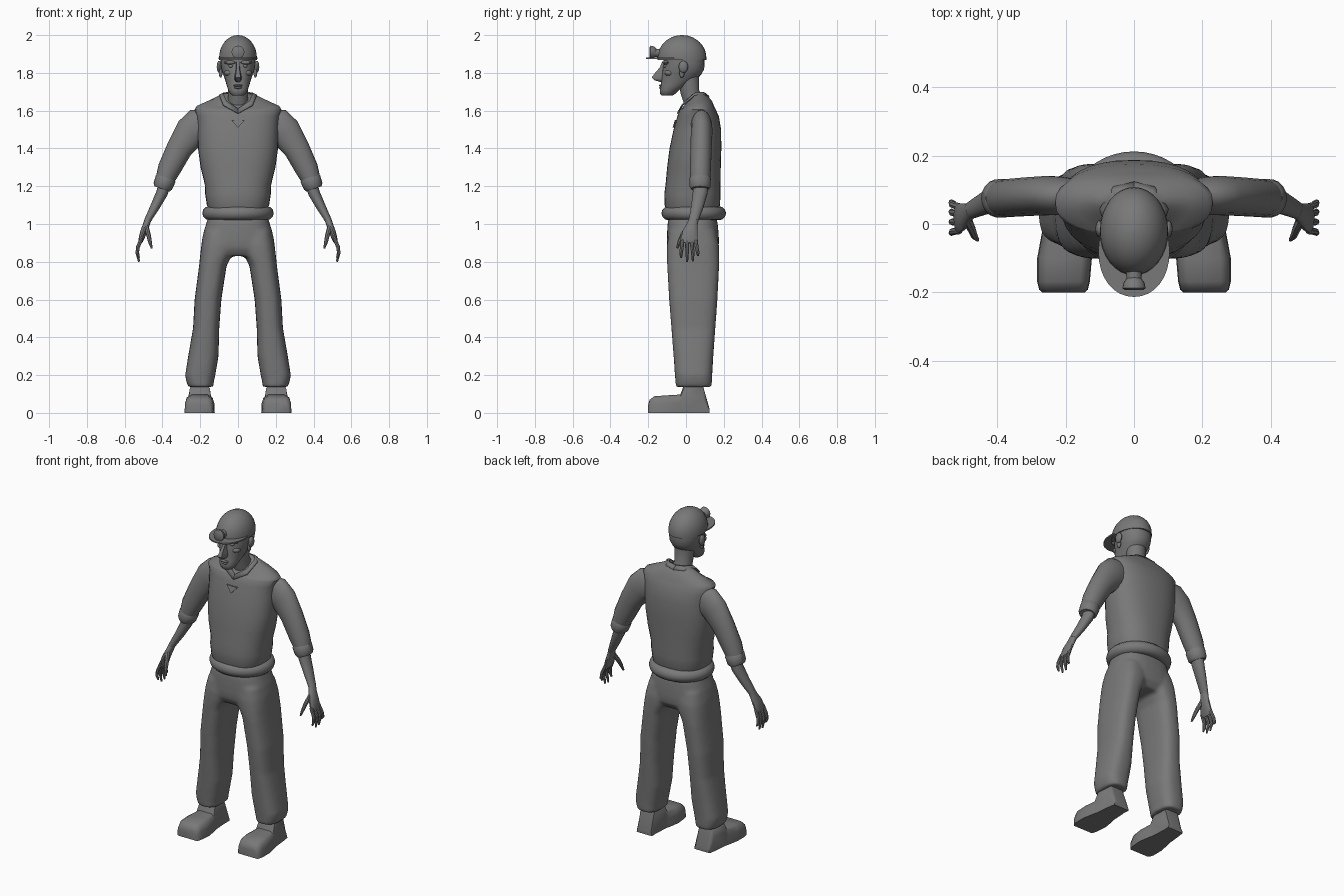
import bpy, bmesh, math
from mathutils import Vector

grey = bpy.data.materials.new("dark_grey")
grey.diffuse_color = (.19, .19, .19, 1)


def finish(name, bm, mirror=False, angle=40):
    me = bpy.data.meshes.new(name)
    bm.to_mesh(me)
    bm.free()
    me.materials.append(grey)
    me.shade_smooth()
    me.set_sharp_from_angle(angle=math.radians(angle))
    ob = bpy.data.objects.new(name, me)
    bpy.context.collection.objects.link(ob)
    if mirror:
        mod = ob.modifiers.new("mirror", 'MIRROR')
        mod.use_mirror_merge = False
    return ob


def skin(name, rings, mirror=False, angle=40):
    """Join equal-length closed rings into a capped surface."""
    bm = bmesh.new()
    loops = [[bm.verts.new(p) for p in r] for r in rings]
    n = len(loops[0])
    for a, b in zip(loops, loops[1:]):
        for i in range(n):
            j = (i + 1) % n
            bm.faces.new((a[i], a[j], b[j], b[i]))
    bm.faces.new(loops[0])
    bm.faces.new(loops[-1])
    bmesh.ops.recalc_face_normals(bm, faces=bm.faces)
    return finish(name, bm, mirror, angle)


def power(v, e):
    return math.copysign(abs(v) ** (2 / e), v)


def loft(name, rows, e=2.0, n=28, mirror=False):
    """Rows of (z, x_min, x_max, y_min, y_max), rounded by exponent e."""
    rings = []
    for z, x0, x1, y0, y1 in rows:
        ring = []
        for k in range(n):
            a = 2 * math.pi * k / n
            ring.append(((x0 + x1) / 2 + (x1 - x0) / 2 * power(math.cos(a), e),
                         (y0 + y1) / 2 + (y1 - y0) / 2 * power(math.sin(a), e), z))
        rings.append(ring)
    return skin(name, rings, mirror)


def tube(name, path, n=14, mirror=False):
    """Path of (x, y, z, in-plane radius, sideways radius)."""
    pts = [Vector(p[:3]) for p in path]
    rings = []
    for i, p in enumerate(path):
        t = (pts[min(i + 1, len(pts) - 1)] - pts[max(i - 1, 0)]).normalized()
        ref = Vector((0, 1, 0)) if abs(t.y) < 0.9 else Vector((1, 0, 0))
        side = (ref - t * ref.dot(t)).normalized()
        up = t.cross(side)
        rings.append([pts[i] + up * p[3] * math.cos(2 * math.pi * k / n)
                      + side * p[4] * math.sin(2 * math.pi * k / n) for k in range(n)])
    return skin(name, rings, mirror)


def blob(name, loc, size, mirror=False):
    bm = bmesh.new()
    bmesh.ops.create_uvsphere(bm, u_segments=14, v_segments=8, radius=1)
    bmesh.ops.scale(bm, vec=size, verts=bm.verts)
    bmesh.ops.translate(bm, vec=loc, verts=bm.verts)
    return finish(name, bm, mirror)


def sym(rows):
    return [(z, -w, w, y0, y1) for z, w, y0, y1 in rows]


# Shirt body, its neck opening tilted down towards the front
shirt = loft("shirt", sym([
    (1.06, .150, -.10, .165), (1.10, .165, -.113, .18), (1.16, .174, -.115, .183),
    (1.21, .176, -.108, .183), (1.30, .198, -.10, .184), (1.40, .212, -.087, .187),
    (1.50, .214, -.066, .186), (1.57, .218, -.046, .174), (1.605, .230, -.034, .158),
    (1.625, .218, -.028, .148), (1.65, .165, -.022, .138), (1.675, .112, -.016, .118),
    (1.692, .080, -.012, .100)]), 2.4, 32)
for v in shirt.data.vertices:
    if v.co.z > 1.61:
        v.co.z += min(0, v.co.y - .06) * .9 * (v.co.z - 1.61) / .08

# Close-lying collar and neckline notch
inner = [(0, .098, 1.694), (.05, .088, 1.697), (.078, .045, 1.692), (.06, -.002, 1.65), (0, -.03, 1.61)]
outer = [(0, .122, 1.675), (.06, .108, 1.678), (.10, .045, 1.682), (.078, -.022, 1.628), (0, -.046, 1.585)]
bm = bmesh.new()
vi, vo = [bm.verts.new(p) for p in inner], [bm.verts.new(p) for p in outer]
for i in range(4):
    bm.faces.new((vi[i], vo[i], vo[i + 1], vi[i + 1]))
bmesh.ops.recalc_face_normals(bm, faces=bm.faces)
collar = finish("collar", bm, True)
sol = collar.modifiers.new("thickness", 'SOLIDIFY')
sol.thickness, sol.offset = .006, 0
skin("neckline_notch", [[(-.036, y, 1.55), (.036, y, 1.55), (0, y - .012, 1.51)] for y in (-.04, -.059)], angle=20)

# Sleeves, rolled cuffs and forearms
tube("sleeve", [(.18, .082, 1.525, .085, .05), (.207, .082, 1.518, .096, .056),
                (.25, .083, 1.487, .086, .058), (.31, .08, 1.40, .069, .057),
                (.365, .076, 1.29, .061, .056), (.392, .075, 1.225, .048, .052)], 18, True)
tube("cuff", [(.379, .075, 1.252, .046, .05), (.383, .075, 1.24, .055, .057),
              (.398, .075, 1.20, .052, .056), (.403, .075, 1.186, .042, .048)], 18, True)
tube("forearm", [(.385, .08, 1.23, .033, .042), (.402, .075, 1.165, .031, .04),
                 (.44, .059, 1.09, .025, .033), (.478, .04, 1.02, .018, .026)], 14, True)

# Hands
tube("palm", [(.474, .043, 1.03, .018, .025), (.484, .034, 1.00, .018, .028),
              (.499, .022, .96, .018, .040), (.514, .016, .915, .014, .045),
              (.518, .016, .90, .008, .040)], 14, True)
for i, (y0, y1, tip) in enumerate([(-.019, -.026, .822), (.006, .006, .80), (.03, .036, .803), (.05, .063, .832)]):
    tube(f"finger_{i + 1}", [(.51, y0, .925, .010, .011), (.531, (y0 + y1) / 2, .875, .010, .010),
                             (.533, y1, .845, .009, .009), (.524, y1, tip, .005, .005)], 8, True)
tube("thumb", [(.487, .012, .985, .014, .016), (.473, -.018, .94, .012, .013),
               (.466, -.036, .905, .010, .010), (.457, -.046, .872, .005, .006)], 8, True)

# Round belt
bm = bmesh.new()
rings = []
for i in range(40):
    a = 2 * math.pi * i / 40
    rings.append([bm.verts.new(((.152 + .037 * math.cos(b)) * math.cos(a),
                                .041 + (.134 + .037 * math.cos(b)) * math.sin(a),
                                1.057 + .037 * math.sin(b)))
                  for b in [2 * math.pi * k / 12 for k in range(12)]])
for i in range(40):
    p, q = rings[i], rings[(i + 1) % 40]
    for k in range(12):
        bm.faces.new((p[k], q[k], q[(k + 1) % 12], p[(k + 1) % 12]))
bmesh.ops.recalc_face_normals(bm, faces=bm.faces)
finish("belt", bm)

# Trousers: hips and two legs fused into one smooth surface
trousers = loft("trousers", sym([
    (1.05, .155, -.085, .155), (1.01, .166, -.097, .167), (.96, .182, -.100, .172),
    (.91, .192, -.101, .175), (.87, .195, -.098, .172), (.83, .18, -.075, .145)]), 2.6, 32)
leg = [(.96, .0, .178, -.09, .16), (.89, .008, .194, -.101, .175), (.84, .028, .200, -.102, .177),
       (.78, .060, .206, -.100, .176), (.60, .088, .230, -.090, .167), (.45, .099, .238, -.078, .156),
       (.30, .103, .264, -.066, .145), (.20, .120, .280, -.059, .139), (.165, .128, .274, -.056, .138),
       (.137, .130, .264, -.054, .136)]
parts = [trousers, loft("leg_a", leg, 2.7, 24), loft("leg_b", [(z, -b, -a, c, d) for z, a, b, c, d in leg], 2.7, 24)]
with bpy.context.temp_override(active_object=trousers, object=trousers, selected_objects=parts,
                               selected_editable_objects=parts):
    bpy.ops.object.join()
mod = trousers.modifiers.new("fuse", 'REMESH')
mod.mode, mod.voxel_size, mod.use_smooth_shade = 'VOXEL', .010, True
mod = trousers.modifiers.new("soften", 'SMOOTH')
mod.factor, mod.iterations = .5, 8

# Shoes
sections = []
for y, cx, w, h in [(-.2, .206, .062, .045), (-.192, .206, .071, .07), (-.168, .206, .077, .088),
                    (-.10, .203, .08, .093), (-.03, .202, .068, .097), (-.01, .202, .062, .15),
                    (.088, .20, .054, .15), (.125, .196, .052, .02)]:
    half = [(w, 0), (w * .97, h * .55), (w * .85, h * .88), (w * .62, h)]
    sections.append([(cx + x, y, z) for x, z in half] + [(cx - x, y, z) for x, z in half[::-1]])
skin("shoe", sections, True, 45)

# Neck and head
tube("neck", [(0, .06, 1.58, .06, .06), (0, .045, 1.64, .055, .055), (0, .02, 1.70, .053, .05),
              (0, .012, 1.80, .06, .06)], 18)
loft("head", sym([
    (1.68, .030, -.128, -.07), (1.69, .042, -.137, -.055), (1.71, .052, -.139, -.035),
    (1.735, .060, -.134, .01), (1.765, .069, -.130, .05), (1.79, .078, -.128, .08),
    (1.82, .088, -.124, .096), (1.85, .092, -.118, .098), (1.90, .092, -.118, .098)]), 2.2, 24)
skin("nose", [[(-w, -.10, z), (-w * .6, y, z), (w * .6, y, z), (w, -.10, z)] for z, w, y in
              [(1.86, .012, -.126), (1.83, .012, -.138), (1.795, .018, -.168),
               (1.775, .023, -.182), (1.76, .020, -.165), (1.752, .014, -.135)]], False, 60)
blob("ear", (.100, -.014, 1.832), (.013, .025, .032), True)
blob("ear_lobe", (.092, -.022, 1.80), (.010, .014, .026), True)
blob("brow", (.040, -.106, 1.855), (.034, .018, .011), True)
blob("eye", (.036, -.108, 1.836), (.014, .011, .009), True)
blob("cheekbone", (.044, -.088, 1.80), (.030, .026, .018), True)
blob("upper_lip", (0, -.130, 1.733), (.026, .014, .007))
blob("lower_lip", (0, -.129, 1.721), (.022, .014, .007))

# Helmet with brim and lamp
dome = [(1.868, -.100, .100, -.150, .108)]
for i in range(9):
    a = math.radians(i * 10.9)
    c = max(math.cos(a), .04)
    dome.append((1.88 + .12 * math.sin(a), -.1 * c, .1 * c, -.021 - .129 * c, -.021 + .129 * c))
loft("helmet", dome, 2.0, 32)
loft("helmet_brim", sym([(1.873, .104, -.213, .052), (1.881, .104, -.213, .052)]), 2.1, 32)
tube("head_lamp", [(0, -.13, 1.903, .024, .024), (0, -.16, 1.906, .022, .022), (0, -.172, 1.909, .031, .031),
                   (0, -.188, 1.91, .034, .034), (0, -.193, 1.91, .026, .026)], 16)
